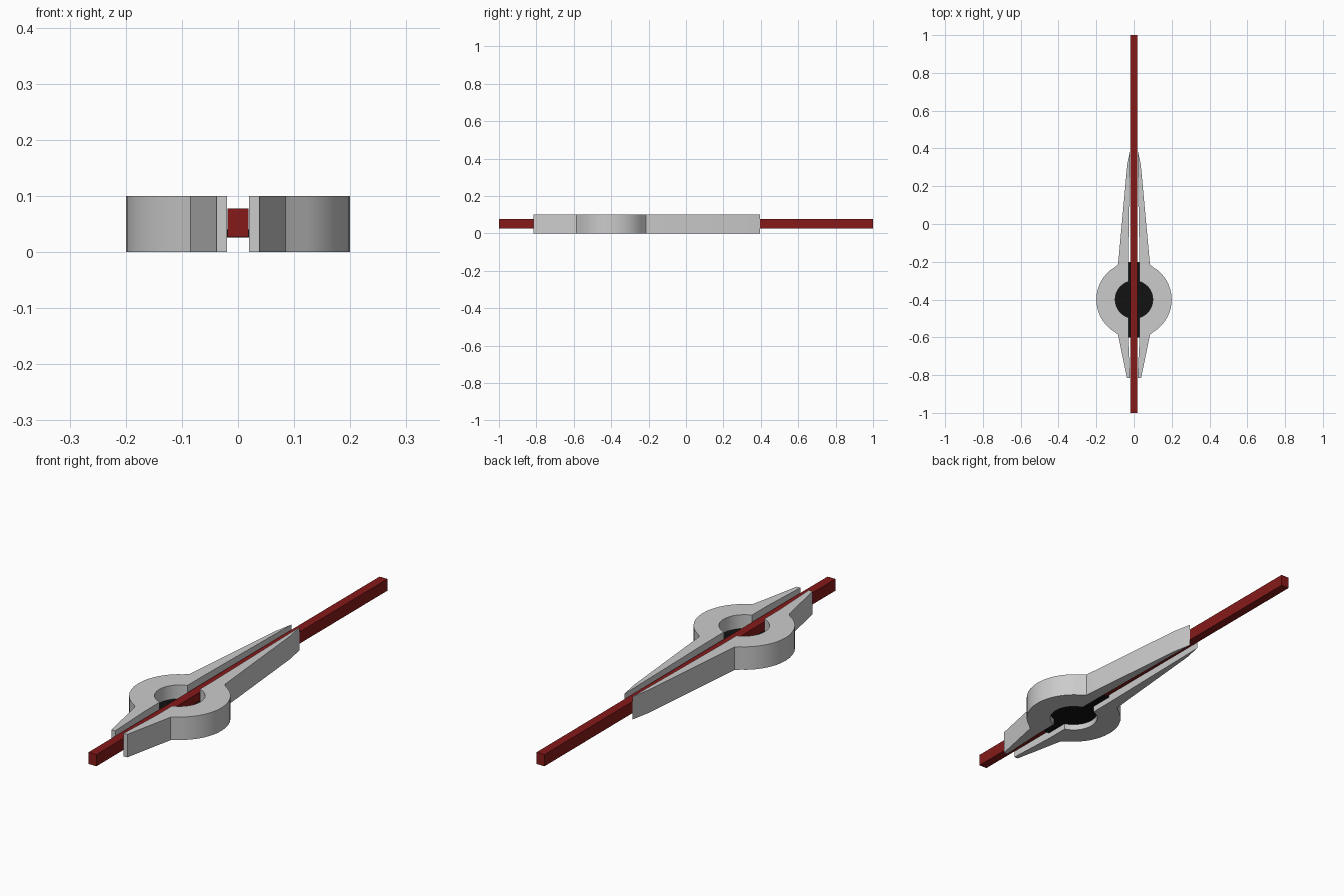
import bpy, bmesh, math

if "Cube" in bpy.data.objects:
    bpy.data.objects.remove(bpy.data.objects["Cube"])

CY = -0.4  # ring centre along y


def material(name, rgb):
    m = bpy.data.materials.new(name)
    m.diffuse_color = (*rgb, 1)
    m.use_nodes = True
    m.node_tree.nodes["Principled BSDF"].inputs["Base Color"].default_value = m.diffuse_color
    return m


def arc(r, a0, a1, n):
    return [(r * math.cos(math.radians(a0 + (a1 - a0) * i / n)),
             CY + r * math.sin(math.radians(a0 + (a1 - a0) * i / n)))
            for i in range(n + 1)]


def extrude(name, pts, z0, z1, mat=None):
    bm = bmesh.new()
    face = bm.faces.new([bm.verts.new((x, y, z0)) for x, y in pts])
    res = bmesh.ops.extrude_face_region(bm, geom=[face])
    verts = [v for v in res["geom"] if isinstance(v, bmesh.types.BMVert)]
    bmesh.ops.translate(bm, verts=verts, vec=(0, 0, z1 - z0))
    bmesh.ops.recalc_face_normals(bm, faces=bm.faces)
    me = bpy.data.meshes.new(name)
    bm.to_mesh(me)
    bm.free()
    ob = bpy.data.objects.new(name, me)
    bpy.context.collection.objects.link(ob)
    if mat:
        me.materials.append(mat)
    bpy.context.view_layer.objects.active = ob
    bpy.ops.object.select_all(action='DESELECT')
    ob.select_set(True)
    bpy.ops.object.shade_smooth_by_angle(angle=math.radians(25))
    return ob


red = material("red", (0.24, 0.01, 0.01))
black = material("black", (0.006, 0.006, 0.006))

# Half of the grey body: tapered tips, ring arc, inner hole, mirrored in x
profile = [(0.02, -0.815), (0.038, -0.815)]
profile += arc(0.205, -65.5, -60, 1)[:1]
profile += arc(0.2, -60, 60, 14)
profile += arc(0.205, 65.5, 66, 1)[:1]
profile += [(0.037, 0.31), (0.02, 0.395)]
profile += [(0.03, -0.2)]
profile += arc(0.1, 72.5, -72.5, 14)
profile += [(0.03, -0.6)]
body = extrude("body_half", profile, 0, 0.1)
body.modifiers.new("mirror", 'MIRROR').use_clip = True

# Long red bar running through the slot
extrude("bar", [(-0.019, -1), (0.019, -1), (0.019, 1), (-0.019, 1)],
        0.027, 0.078, red)

# Thin black hub disc with tabs reaching into the slot
hub = [(0.03, -0.6)] + arc(0.1, -72.5, 72.5, 16) + [(0.03, -0.2)]
hub += [(-x, y) for x, y in reversed(hub)]
extrude("hub", hub, 0.026, 0.04, black)
